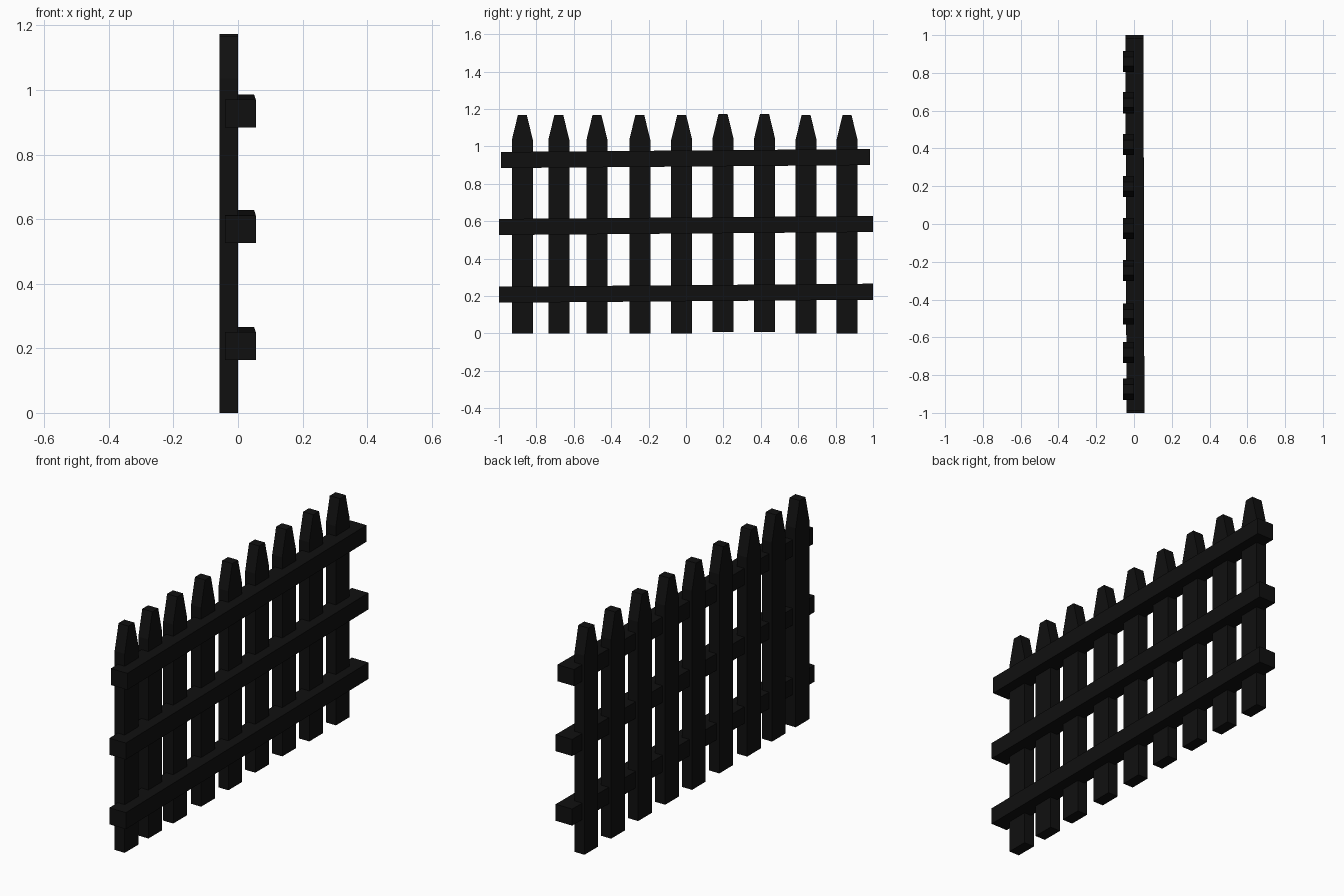
import bpy, bmesh

if "Cube" in bpy.data.objects:
    bpy.data.objects.remove(bpy.data.objects["Cube"])

black = bpy.data.materials.new("black_paint")
black.diffuse_color = (0.005, 0.005, 0.005, 1)
black.use_nodes = True
black.node_tree.nodes["Principled BSDF"].inputs["Base Color"].default_value = black.diffuse_color


def extrude(name, outline, shift):
    """Solid made by sweeping a flat outline along a vector."""
    bm = bmesh.new()
    face = bm.faces.new([bm.verts.new(p) for p in outline])
    swept = bmesh.ops.extrude_face_region(bm, geom=[face], use_keep_orig=True)
    verts = [g for g in swept["geom"] if isinstance(g, bmesh.types.BMVert)]
    bmesh.ops.translate(bm, verts=verts, vec=shift)
    bmesh.ops.recalc_face_normals(bm, faces=bm.faces)
    mesh = bpy.data.meshes.new(name)
    bm.to_mesh(mesh)
    bm.free()
    mesh.materials.append(black)
    obj = bpy.data.objects.new(name, mesh)
    bpy.context.collection.objects.link(obj)
    return obj


# Pickets: slightly uneven spacing, blunt pointed tops, two sit a touch higher
HALF, TIP = 0.056, 0.024
pickets = [(-0.875, 0), (-0.68, 0), (-0.476, 0), (-0.247, 0), (-0.023, 0),
           (0.198, 0.007), (0.42, 0.007), (0.642, 0), (0.861, 0)]
for i, (y, z) in enumerate(pickets):
    profile = [(-HALF, 0), (HALF, 0), (HALF, 1.035),
               (TIP, 1.167), (-TIP, 1.167), (-HALF, 1.035)]
    extrude(f"picket_{i + 1}", [(-0.058, y + a, z + b) for a, b in profile],
            (0.058, 0, 0))

# Rails: run through the pickets, rising gently toward +y
rails = [("bottom_rail", -1.0, 1.0, 0.164), ("middle_rail", -1.0, 1.0, 0.526),
         ("top_rail", -0.988, 0.985, 0.884)]
for name, y0, y1, z in rails:
    section = [(-0.04, z), (0.055, z), (0.055, z + 0.086), (-0.04, z + 0.086)]
    extrude(name, [(x, y0, h) for x, h in section], (-0.005, y1 - y0, 0.016))
